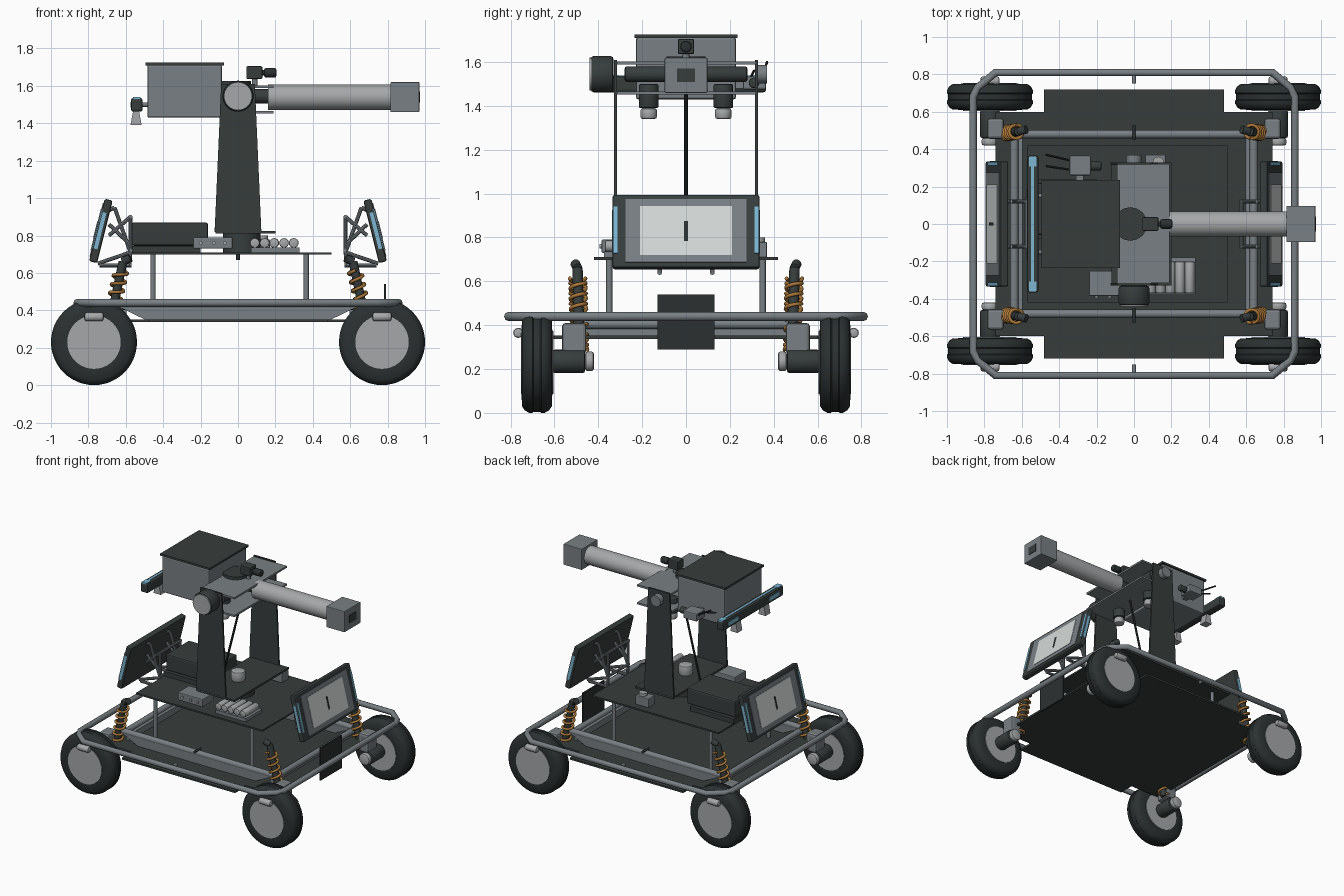
import bpy, bmesh, math
from mathutils import Vector, Matrix

if "Cube" in bpy.data.objects:
    bpy.data.objects.remove(bpy.data.objects["Cube"])


def mat(name, col):
    m = bpy.data.materials.new(name)
    m.diffuse_color = (*col, 1)
    m.use_nodes = True
    m.node_tree.nodes["Principled BSDF"].inputs["Base Color"].default_value = m.diffuse_color
    return m


DARK = mat("charcoal", (0.038, 0.048, 0.046))
TYRE = mat("tyre_black", (0.024, 0.03, 0.03))
GREY = mat("steel_grey", (0.19, 0.215, 0.23))
LIGHT = mat("light_grey", (0.38, 0.39, 0.395))
WHITE = mat("screen_white", (0.66, 0.70, 0.69))
ORANGE = mat("spring_orange", (0.42, 0.19, 0.04))
BLUE = mat("pale_blue", (0.2, 0.47, 0.65))
SIGNS = [(sx, sy) for sx in (-1, 1) for sy in (-1, 1)]


def finish(name, bm, material, smooth=False):
    bmesh.ops.recalc_face_normals(bm, faces=bm.faces)
    me = bpy.data.meshes.new(name)
    bm.to_mesh(me)
    bm.free()
    ob = bpy.data.objects.new(name, me)
    bpy.context.collection.objects.link(ob)
    me.materials.append(material)
    if smooth:
        bpy.context.view_layer.objects.active = ob
        ob.select_set(True)
        bpy.ops.object.shade_smooth_by_angle(angle=math.radians(35))
        ob.select_set(False)
    return ob


def box(name, x, y, z, material, bevel=0, m=None):
    """Box from three (min, max) ranges."""
    bm = bmesh.new()
    bmesh.ops.create_cube(bm, size=1)
    for v in bm.verts:
        v.co = [r[0] + (c + 0.5) * (r[1] - r[0]) for r, c in zip((x, y, z), v.co)]
    if bevel:
        bmesh.ops.bevel(bm, geom=bm.edges[:], offset=bevel, segments=2, affect='EDGES', profile=0.5)
    if m:
        bm.transform(m)
    return finish(name, bm, material)


def lathe(name, profile, origin, direction, material, segs=32):
    """Revolve (radius, height) points about a direction."""
    bm = bmesh.new()
    rings = [[bm.verts.new((r * math.cos(2 * math.pi * i / segs), r * math.sin(2 * math.pi * i / segs), h))
              for i in range(segs)] for r, h in profile]
    for a, b in zip(rings, rings[1:]):
        for i in range(segs):
            j = (i + 1) % segs
            bm.faces.new((a[i], a[j], b[j], b[i]))
    bm.faces.new(rings[0])
    bm.faces.new(rings[-1])
    rot = Vector(direction).to_track_quat('Z', 'Y').to_matrix().to_4x4()
    bm.transform(Matrix.Translation(origin) @ rot)
    return finish(name, bm, material, True)


def rod(name, a, b, r, material, segs=16, round_end=0):
    a, b = Vector(a), Vector(b)
    h, e = (b - a).length, round_end
    prof = [(r, 0), (r, h)]
    if e:
        prof = [(r - e, 0), (r - .3 * e, .3 * e), (r, e), (r, h - e), (r - .3 * e, h - .3 * e), (r - e, h)]
    return lathe(name, prof, a, b - a, material, segs)


def prism(name, pts, axis, lo, hi, material):
    """Extrude a 2D outline along y (axis 1) or z (axis 2)."""
    bm = bmesh.new()
    put = (lambda p, h: (p[0], h, p[1])) if axis == 1 else (lambda p, h: (p[0], p[1], h))
    a = [bm.verts.new(put(p, lo)) for p in pts]
    b = [bm.verts.new(put(p, hi)) for p in pts]
    bm.faces.new(a)
    bm.faces.new(b)
    for i in range(len(pts)):
        j = (i + 1) % len(pts)
        bm.faces.new((a[i], a[j], b[j], b[i]))
    return finish(name, bm, material)


def tube(name, pts, r, material, cyclic=False):
    cu = bpy.data.curves.new(name, 'CURVE')
    cu.dimensions = '3D'
    cu.bevel_depth, cu.bevel_resolution, cu.use_fill_caps = r, 2, True
    sp = cu.splines.new('POLY')
    sp.points.add(len(pts) - 1)
    for p, q in zip(sp.points, pts):
        p.co = (*q, 1)
    sp.use_cyclic_u = cyclic
    cu.materials.append(material)
    ob = bpy.data.objects.new(name, cu)
    bpy.context.collection.objects.link(ob)


# Chassis floor and frame rails
q = [(.74, .60), (.48, .60), (.48, .72)]
prism("floor_plate", q + [(-x, y) for x, y in q[::-1]] + [(-x, -y) for x, y in q]
      + [(x, -y) for x, y in q[::-1]], 2, .338, .352, DARK)
for s in (-1, 1):
    prism("side_rail", [(-.5, .352), (.5, .352), (.64, .42), (-.64, .42)], 1, s * .48 - .02, s * .48 + .02, GREY)
    rod("side_tube", (-.64, s * .48, .425), (.64, s * .48, .425), .022, GREY)
    rod("cross_tube", (s * .64, -.48, .405), (s * .64, .48, .405), .022, GREY)
    box("cross_rail", (s * .61 - .015, s * .61 + .015), (-.46, .46), (.352, .40), GREY)
    rod("bumper_strut", (0, s * .75, .44), (0, s * .81, .44), .012, GREY)
    rod("rail_bolt", (0, s * .45, .45), (0, s * .53, .45), .008, TYRE)
# Bumper loop
c = [(.86, .68), (.835, .73), (.74, .81)]
loop = c + [(-x, y) for x, y in c[::-1]] + [(-x, -y) for x, y in c] + [(x, -y) for x, y in c[::-1]]
tube("bumper", [(x, y, .44) for x, y in loop], .021, GREY, True)
box("rear_plate", (.78, .79), (-.13, .13), (.29, .54), TYRE)

# Wheels, motors, suspension
for sx, sy in SIGNS:
    tyre = [(.15, 0), (.20, .002), (.218, .014), (.23, .035), (.23, .05), (.225, .055), (.225, .085),
            (.23, .09), (.23, .105), (.218, .126), (.20, .138), (.15, .14)]
    lathe("tyre", tyre, (sx * .77, sy * .61, .23), (0, sy, 0), TYRE, 48)
    rod("hub", (sx * .77, sy * .605, .23), (sx * .77, sy * .753, .23), .143, LIGHT, 40)
    rod("motor", (sx * .77, sy * .46, .235), (sx * .77, sy * .61, .235), .053, DARK, 24, .01)
    rod("motor_cap", (sx * .77, sy * .42, .235), (sx * .77, sy * .46, .235), .045, LIGHT, 24, .012)
    rod("wheel_clip", (sx * .77 - .05, sy * .765, .365), (sx * .77 + .05, sy * .765, .365), .023, LIGHT, 16, .01)
    box("corner_bracket", (sx * .74 - .045, sx * .74 + .045), (sy * .51 - .055, sy * .51 + .055), (.27, .41), GREY, .015)
    a, b = Vector((sx * .695, sy * .485, .28)), Vector((sx * .615, sy * .495, .66))
    rod("damper", a, b, .024, DARK)
    rod("damper_cap", b, b + Vector((-sx * .04, sy * .01, .02)), .022, DARK)
    # Coil spring around the damper
    rot = (b - a).to_track_quat('Z', 'Y')
    turns, n = 7, 7 * 14
    tube("spring", [a + rot @ Vector((.036 * math.cos(i / n * turns * 2 * math.pi),
                                      .036 * math.sin(i / n * turns * 2 * math.pi),
                                      (b - a).length * (.02 + .86 * i / n))) for i in range(n + 1)], .009, ORANGE)

# Deck on four legs
box("deck", (-.57, .50), (-.42, .42), (.698, .71), DARK)
for x in (-.455, .365):
    for y in (-.35, .35):
        rod("deck_leg", (x, y, .35), (x, y, .70), .014, GREY)
box("battery_case", (-.57, -.16), (-.06, .22), (.745, .87), DARK, .012)
box("battery_tray", (-.57, -.2), (-.08, .24), (.71, .745), DARK)
box("converter", (-.24, -.03), (-.385, -.25), (.73, .79), GREY, .005)
for x in (-.20, -.13, -.07):
    rod("converter_knob", (x, -.395, .76), (x, -.38, .76), .010, LIGHT, 12)
box("relay", (.06, .17), (.29, .37), (.71, .78), GREY, .006)
rod("relay_cap", (.13, .33, .78), (.13, .33, .80), .03, LIGHT)
box("cell_tray", (.07, .33), (-.375, -.18), (.71, .735), GREY)
for i in range(5):
    rod("cell", (.09 + .052 * i, -.37, .76), (.09 + .052 * i, -.2, .76), .026, LIGHT, 16, .007)
rod("turntable_hub", (.02, 0, .71), (.02, 0, .815), .10, DARK)
rod("hub_bolt", (0, 0, .67), (0, 0, .70), .012, TYRE)
box("turntable", (-.12, .2), (-.33, .33), (.81, .825), DARK)
rod("canister", (.03, -.04, .825), (.03, -.04, .90), .05, LIGHT, 24, .01)

# Uprights and pivot discs
for s in (-1, 1):
    prism("upright", [(-.125, .82), (.125, .82), (.09, 1.61), (-.09, 1.61)], 1, s * .322 - .007, s * .322 + .007, DARK)
rod("pivot_motor", (0, -.33, 1.545), (0, -.435, 1.545), .083, DARK, 32, .015)
rod("pivot_face", (0, -.43, 1.545), (0, -.441, 1.545), .075, LIGHT, 32)
rod("pivot_cap", (0, .32, 1.545), (0, .37, 1.545), .042, GREY, 24)
rod("lift_rod", (-.12, 0, .83), (.04, 0, 1.46), .008, TYRE, 10)

# Tilt cradle
box("cradle_top", (-.09, .19), (-.315, .32), (1.588, 1.602), GREY)
box("cradle_bottom", (-.09, .19), (-.315, .32), (1.452, 1.466), GREY)
rod("axle", (.05, -.28, 1.545), (.05, .28, 1.545), .035, DARK, 20, .01)
rod("rotor", (-.02, 0, 1.602), (-.02, 0, 1.625), .09, DARK)
for s in (-1, 1):
    rod("servo", (0, s * .17, 1.39), (0, s * .17, 1.50), .045, DARK, 24, .008)
    rod("servo_cap", (0, s * .17, 1.34), (0, s * .17, 1.39), .038, LIGHT, 24, .012)
# Hopper and barrel
box("hopper", (-.485, -.085), (-.228, .228), (1.43, 1.712), GREY, .01)
box("hopper_lid", (-.495, -.075), (-.235, .235), (1.71, 1.725), DARK)
rod("barrel_collar", (.05, 0, 1.545), (.17, 0, 1.545), .038, DARK)
rod("barrel", (.16, 0, 1.54), (.83, 0, 1.54), .068, LIGHT, 40)
box("muzzle", (.815, .97), (-.097, .097), (1.46, 1.62), GREY, .004)
box("muzzle_opening", (.968, .974), (-.04, .04), (1.51, 1.57), DARK)
# Top camera
box("sight_body", (.045, .13), (-.037, .037), (1.637, 1.705), DARK, .006)
rod("sight_neck", (.13, 0, 1.67), (.16, 0, 1.67), .014, DARK)
rod("sight_lens", (.14, 0, 1.67), (.205, 0, 1.67), .026, TYRE, 20, .01)
rod("sight_post", (.09, 0, 1.6), (.09, 0, 1.64), .015, GREY)

# Rear sensor bar
box("sensor_bar", (-.572, -.51), (-.365, .365), (1.462, 1.535), DARK, .012)
box("sensor_strip", (-.55, -.535), (-.31, .31), (1.53, 1.538), BLUE)
for s in (-1, 1):
    box("sensor_lamp", (-.562, -.52), (s * .335 - .028, s * .335 + .028), (1.53, 1.54), BLUE)
    box("sensor_window", (-.576, -.57), (s * .25 - .06, s * .25 + .06), (1.485, 1.515), BLUE)
    prism("sensor_bracket", [(-.575, 1.39), (-.515, 1.39), (-.53, 1.47), (-.56, 1.47)], 1, s * .17 - .03, s * .17 + .03, LIGHT)
    rod("sensor_arm", (-.53, s * .15, 1.50), (-.47, s * .15, 1.50), .012, GREY)
# Side camera with antennas
box("side_camera", (-.345, -.23), (.26, .365), (1.475, 1.535), GREY, .008)
rod("side_lens", (-.24, .31, 1.505), (-.175, .31, 1.505), .024, DARK, 16, .006)
box("side_camera_mount", (-.31, -.27), (.22, .27), (1.48, 1.52), GREY)
rod("antenna", (-.34, .34, 1.52), (-.47, .37, 1.60), .006, TYRE, 8)
rod("antenna", (-.34, .29, 1.52), (-.47, .31, 1.56), .006, TYRE, 8)

# Tilted screens and their tube brackets
for s in (-1, 1):
    rot = Matrix.Rotation(math.radians(-14), 4, 'Y')
    m = Matrix.Translation((.735, 0, .825)) @ rot
    if s < 0:
        m = Matrix.Rotation(math.pi, 4, 'Z') @ m
    box("screen_case", (-.024, .02), (-.335, .335), (-.172, .172), DARK, .01, m)
    box("screen_border", (.018, .024), (-.275, .275), (-.148, .148), GREY, 0, m)
    box("screen_glass", (.022, .027), (-.21, .21), (-.115, .115), WHITE, 0, m)
    box("screen_mark", (.025, .029), (-.008, .008), (-.05, .045), TYRE, 0, m)
    for t in (-1, 1):
        box("screen_light", (.016, .0225), (t * .322 - .009, t * .322 + .009), (-.105, .115), BLUE, 0, m)
        box("screen_side_light", (-.008, .012), (t * .334 - .003, t * .334 + .003), (-.1, .1), BLUE, 0, m)
        y = t * .12
        for a, b in (((.575, .71), (.575, .90)), ((.575, .71), (.66, .95)), ((.575, .90), (.69, .80)),
                     ((.575, .71), (.75, .65)), ((.575, .75), (.69, .86)), ((.66, .95), (.70, .93)),
                     ((.57, .64), (.74, .64)), ((.58, .64), (.575, .71))):
            rod("bracket_tube", (s * a[0], y, a[1]), (s * b[0], y, b[1]), .011, GREY, 10)
    rod("bracket_bar", (s * .575, -.13, .72), (s * .575, .13, .72), .011, GREY, 10)
    rod("bracket_bar", (s * .575, -.13, .90), (s * .575, .13, .90), .011, GREY, 10)
